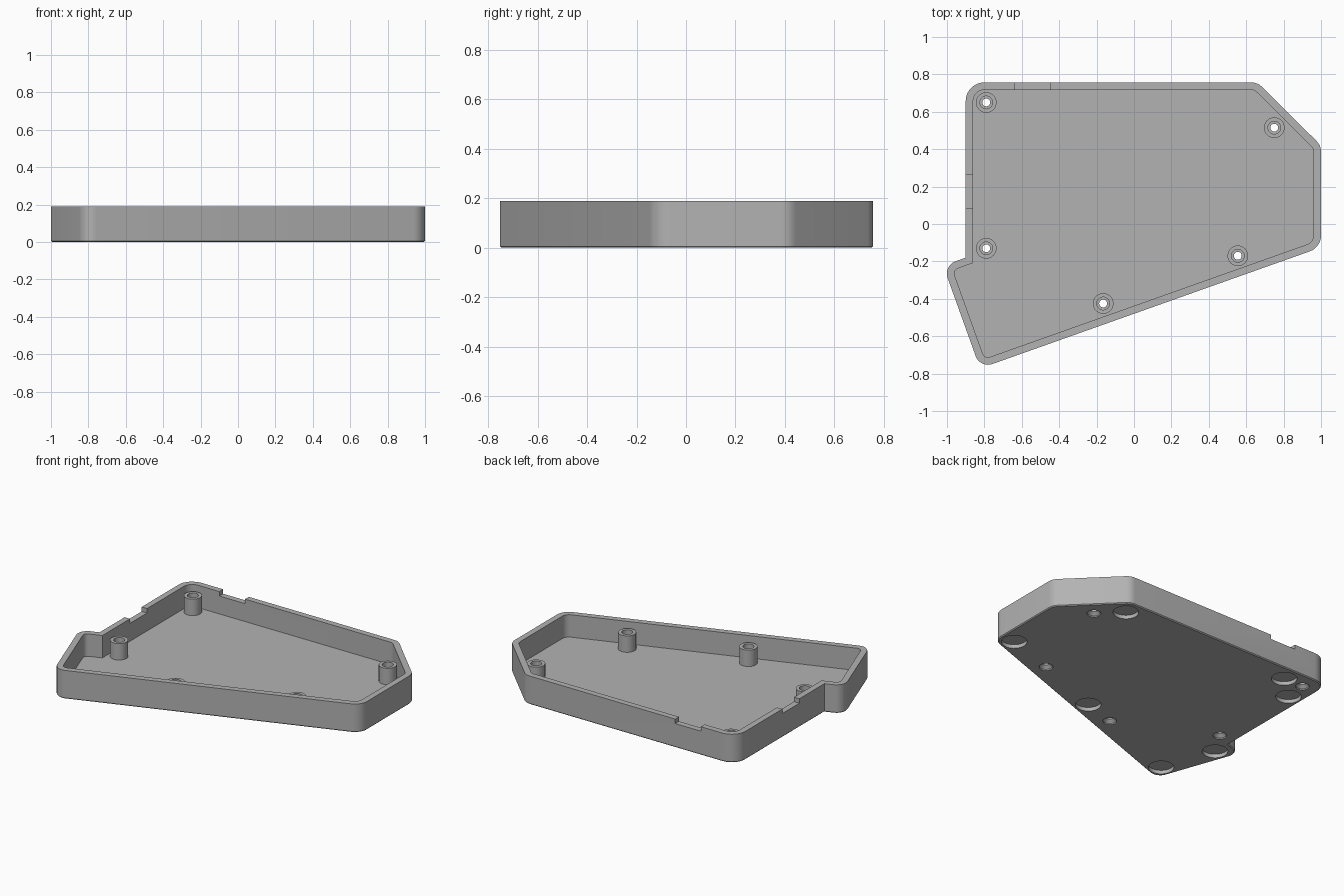
import bpy, bmesh, math
from mathutils import Vector

if "Cube" in bpy.data.objects:
    bpy.data.objects.remove(bpy.data.objects["Cube"])

HEIGHT, WALL, FLOOR, POST_TOP = 0.19, 0.04, 0.04, 0.15

# Corners of the case, clockwise: x, y, corner radius
CORNERS = [(-0.9, 0.757, 0.1), (0.66, 0.757, 0.08), (1.0, 0.42, 0.08),
           (1.0, -0.125, 0.09), (-0.823, -0.772, 0.07),
           (-1.02, -0.223, 0.07), (-0.9, -0.18, 0)]
POSTS = [(-0.79, 0.65), (0.75, 0.515), (-0.79, -0.13), (0.555, -0.17), (-0.165, -0.425)]
FEET = [(0.61, 0.65), (0.9, -0.06), (0.065, -0.355), (-0.765, -0.655),
        (-0.89, -0.295), (-0.805, 0.5), (-0.645, 0.65)]

grey = bpy.data.materials.new("light grey plastic")
grey.use_nodes = True
grey.diffuse_color = (0.45, 0.45, 0.45, 1)
grey.node_tree.nodes["Principled BSDF"].inputs["Base Color"].default_value = grey.diffuse_color


def outline(inset, z, steps=8):
    """Rounded case outline, moved inward by inset."""
    pts = [Vector(c[:2]) for c in CORNERS]
    count = len(pts)
    dirs = [(pts[(i + 1) % count] - pts[i]).normalized() for i in range(count)]
    normals = [Vector((d.y, -d.x)) for d in dirs]
    ring = []
    for i, p in enumerate(pts):
        n1, n2 = normals[i - 1], normals[i]
        p = p + (n1 + n2) * inset / (1 + n1.dot(n2))
        radius = CORNERS[i][2] - inset
        if radius <= 0:
            ring.append((p.x, p.y, z))
            continue
        u, v = -dirs[i - 1], dirs[i]
        half = u.angle(v) / 2
        centre = p + (u + v).normalized() * radius / math.sin(half)
        for k in range(steps + 1):
            q = centre + radius * (-n1).slerp(-n2, k / steps)
            ring.append((q.x, q.y, z))
    return ring


def circle(x, y, r, z, sides=40):
    return [(x + r * math.cos(a), y + r * math.sin(a), z)
            for a in (math.tau * k / sides for k in range(sides))]


def loft(name, stacks):
    """Closed solids, each joined through a list of rings and capped at both ends."""
    bm = bmesh.new()
    for rings in stacks:
        loops = [[bm.verts.new(p) for p in ring] for ring in rings]
        for a, b in zip(loops, loops[1:]):
            for i in range(len(a)):
                bm.faces.new((a[i - 1], a[i], b[i], b[i - 1]))
        bm.faces.new(loops[0])
        bm.faces.new(loops[-1])
    bmesh.ops.recalc_face_normals(bm, faces=bm.faces)
    mesh = bpy.data.meshes.new(name)
    bm.to_mesh(mesh)
    bm.free()
    mesh.materials.append(grey)
    obj = bpy.data.objects.new(name, mesh)
    bpy.context.collection.objects.link(obj)
    return obj


def lathe(x, y, profile):
    return [circle(x, y, r, z) for r, z in profile]


def box(x0, x1, y0, y1, z0, z1):
    return [[(x0, y0, z), (x1, y0, z), (x1, y1, z), (x0, y1, z)] for z in (z0, z1)]


def cut(target, cutter):
    bpy.context.view_layer.objects.active = target
    mod = target.modifiers.new("cut", "BOOLEAN")
    mod.operation, mod.solver, mod.object = "DIFFERENCE", "EXACT", cutter
    bpy.ops.object.modifier_apply(modifier=mod.name)


# Open tray with a tiny chamfer round the base
tray = loft("case_tray", [[outline(0.006, 0), outline(0, 0.006), outline(0, HEIGHT),
                           outline(WALL, HEIGHT), outline(WALL, FLOOR)]])

# Screw posts standing on the floor
posts = loft("screw_posts", [lathe(x, y, [(0.055, FLOOR), (0.055, POST_TOP)])
                             for x, y in POSTS])

# Screw holes: countersunk below, counterbored above
holes = loft("screw_hole_cutter", [
    lathe(x, y, [(0.042, -0.02), (0.042, 0.008), (0.021, 0.026), (0.021, 0.1),
                 (0.034, 0.1), (0.034, 0.3)]) for x, y in POSTS])

# Round recesses for rubber feet and cable notches in the rim
recesses = loft("foot_recess_cutter", [lathe(x, y, [(0.078, -0.05), (0.078, 0.025)])
                                       for x, y in FEET])
notches = loft("rim_notch_cutter", [box(-0.64, -0.45, 0.7, 0.8, 0.16, 0.3),
                                    box(-0.95, -0.84, 0.085, 0.265, 0.16, 0.3)])

for cutter in (holes, recesses, notches):
    cut(tray, cutter)
cut(posts, holes)
for cutter in (holes, recesses, notches):
    bpy.data.objects.remove(cutter)

# Smooth round surfaces, sharp edges kept
for obj in bpy.context.view_layer.objects:
    obj.select_set(obj in (tray, posts))
bpy.context.view_layer.objects.active = tray
bpy.ops.object.shade_smooth_by_angle(angle=math.radians(30))
